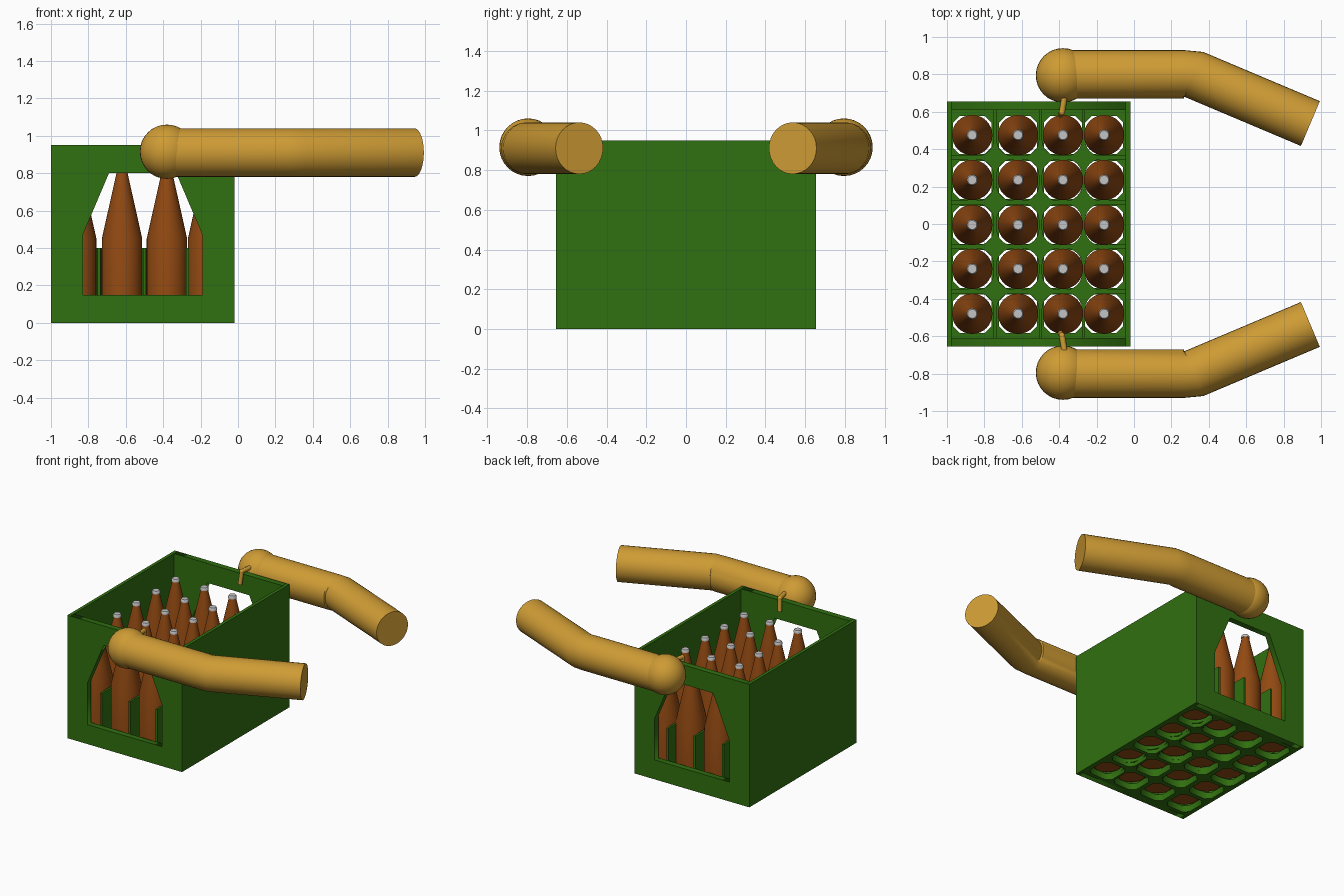
import bpy, bmesh, math
from mathutils import Vector, Matrix

if "Cube" in bpy.data.objects:
    bpy.data.objects.remove(bpy.data.objects["Cube"])


def material(name, rgb):
    m = bpy.data.materials.new(name)
    m.diffuse_color = (*rgb, 1)
    m.use_nodes = True
    m.node_tree.nodes["Principled BSDF"].inputs["Base Color"].default_value = m.diffuse_color
    return m


GREEN = material("crate_green", (0.03, 0.16, 0.005))
BROWN = material("bottle_brown", (0.29, 0.068, 0.006))
SKIN = material("arm_ochre", (0.62, 0.33, 0.035))
GREY = material("cap_grey", (0.55, 0.55, 0.55))


def add(name, mesh, mat=None, matrix=None):
    ob = bpy.data.objects.new(name, mesh)
    bpy.context.collection.objects.link(ob)
    if mat:
        mesh.materials.clear()
        mesh.materials.append(mat)
    if matrix:
        ob.matrix_world = matrix
    return ob


def finish(bm, smooth=True):
    bmesh.ops.recalc_face_normals(bm, faces=bm.faces)
    me = bpy.data.meshes.new("mesh")
    bm.to_mesh(me)
    bm.free()
    if smooth:
        me.shade_smooth()
        me.set_sharp_from_angle(angle=math.radians(35))
    return me


def box(name, lo, hi, mat):
    lo, hi = Vector(lo), Vector(hi)
    bm = bmesh.new()
    bmesh.ops.create_cube(bm, size=1, matrix=Matrix.Translation((lo + hi) / 2)
                          @ Matrix.Diagonal((*(hi - lo), 1)))
    return add(name, finish(bm, False), mat)


def plate(name, outlines, thickness, mat, matrix):
    """Flat sheet: first outline is the border, the others are holes."""
    cu = bpy.data.curves.new(name, 'CURVE')
    cu.dimensions, cu.fill_mode, cu.extrude = '2D', 'BOTH', thickness / 2
    for pts in outlines:
        sp = cu.splines.new('POLY')
        sp.points.add(len(pts) - 1)
        for p, (x, y) in zip(sp.points, pts):
            p.co = (x, y, 0, 1)
        sp.use_cyclic_u = True
    tmp = bpy.data.objects.new("tmp", cu)
    bpy.context.collection.objects.link(tmp)
    deps = bpy.context.evaluated_depsgraph_get()
    me = bpy.data.meshes.new_from_object(tmp.evaluated_get(deps))
    bpy.data.objects.remove(tmp)
    return add(name, me, mat, matrix)


def skin_rings(rings):
    """Closed solid through equal-sized rings of points."""
    bm = bmesh.new()
    vs = [[bm.verts.new(p) for p in r] for r in rings]
    n = len(vs[0])
    for a, b in zip(vs, vs[1:]):
        for i in range(n):
            j = (i + 1) % n
            bm.faces.new((a[i], a[j], b[j], b[i]))
    bm.faces.new(vs[0])
    bm.faces.new(vs[-1])
    return finish(bm)


def lathe(profile, n=32):
    return skin_rings([[(r * math.cos(2 * math.pi * i / n), r * math.sin(2 * math.pi * i / n), z)
                        for i in range(n)] for r, z in profile])


def tube(stations, r, n=32):
    """Tube from (point, direction) stations."""
    rings = []
    for p, d in stations:
        d = Vector(d).normalized()
        u = Vector((1, 0, 0)) if abs(d.z) > 0.9 else Vector((0, 0, 1))
        u = (u - d * u.dot(d)).normalized()
        w = d.cross(u)
        rings.append([Vector(p) + r * (math.cos(2 * math.pi * i / n) * u
                                       + math.sin(2 * math.pi * i / n) * w) for i in range(n)])
    return skin_rings(rings)


X0, X1, Y, H = -1.0, -0.02, 0.655, 0.95
TX, TY = 0.025, 0.045
COLS = (-0.865, -0.62, -0.38, -0.16)
ROWS = (-0.48, -0.24, -0.005, 0.235, 0.475)

# Crate side walls
box("left_wall", (X0, -Y, 0), (X0 + TX, Y, H), GREEN)
box("right_wall", (X1 - TX, -Y, 0), (X1, Y, H), GREEN)

# Crate end walls with the grip windows
border = [(X0 + TX, 0), (X1 - TX, 0), (X1 - TX, H), (X0 + TX, H)]
window = [(-0.83, 0.15), (-0.19, 0.15), (-0.19, 0.47), (-0.33, 0.80), (-0.69, 0.80), (-0.83, 0.47)]
for name, s in (("front_wall", -1), ("back_wall", 1)):
    plate(name, [border, window], TY, GREEN,
          Matrix.Translation((0, s * (Y - TY / 2), 0)) @ Matrix.Rotation(math.pi / 2, 4, 'X'))

# Floor with chamfered square holes
a, c = 0.102, 0.035
octagon = [(a, c - a), (a, a - c), (a - c, a), (c - a, a), (-a, a - c), (-a, c - a), (c - a, -a), (a - c, -a)]
holes = [[(x + u, y + v) for u, v in octagon] for x in COLS for y in ROWS]
yi = Y - TY
floor = [(X0 + TX, -yi), (X1 - TX, -yi), (X1 - TX, yi), (X0 + TX, yi)]
plate("floor", [floor] + holes, 0.05, GREEN, Matrix.Translation((0, 0, 0.025)))

# Dividers between the bottles
XD = [(p + q) / 2 for p, q in zip(COLS, COLS[1:])]
YD = [(p + q) / 2 for p, q in zip(ROWS, ROWS[1:])]
for x in XD:
    box("long_divider", (x - 0.008, -yi, 0.03), (x + 0.008, yi, 0.40), GREEN)
for y in YD:
    box("cross_divider", (X0 + TX, y - 0.012, 0.03), (X1 - TX, y + 0.012, 0.399), GREEN)

# Concave posts at the divider crossings
R, G, post = 0.085, 0.009, []
for k in range(4):
    for i in range(7):
        t = math.pi / 2 * i / 6
        u, v = R + G - R * math.sin(t), R + G - R * math.cos(t)
        ca, sa = round(math.cos(k * math.pi / 2)), round(math.sin(k * math.pi / 2))
        post.append((u * ca - v * sa, u * sa + v * ca))
post_mesh = skin_rings([[(u, v, z) for u, v in post] for z in (0.03, 0.401)])
for x in XD:
    for y in YD:
        add("divider_post", post_mesh, GREEN, Matrix.Translation((x, y, 0)))

# Bottles and caps
bottle = lathe([(0.095, 0.045), (0.108, 0.055), (0.108, 0.45), (0.032, 0.79), (0.025, 0.825)])
cap = lathe([(0.03, 0.82), (0.03, 0.832), (0.024, 0.842)], 24)
for x in COLS:
    for y in ROWS:
        add("bottle", bottle, BROWN, Matrix.Translation((x, y, 0)))
        add("bottle_cap", cap, GREY, Matrix.Translation((x, y, 0)))

# Arms: sleeve tube, round hand and a hooked finger, one per side
for side, s in (("front", -1), ("back", 1)):
    bend, end = Vector((0.32, 0.80 * s, 0.91)), Vector((0.943, 0.537 * s, 0.91))
    add(side + "_arm", tube([((-0.38, 0.80 * s, 0.91), (1, 0, 0)), ((0.265, 0.80 * s, 0.91), (1, 0, 0)),
                             (bend, end - bend), (end, end - bend)], 0.13), SKIN)
    bm = bmesh.new()
    bmesh.ops.create_uvsphere(bm, u_segments=32, v_segments=16, radius=0.145,
                              matrix=Matrix.Translation((-0.38, 0.795 * s, 0.915)))
    add(side + "_hand", finish(bm), SKIN)
    p, q, r = (Vector(v) for v in ((-0.365, 0.72 * s, 0.98), (-0.385, 0.597 * s, 0.975), (-0.392, 0.585 * s, 0.88)))
    for part, (m, n) in (("finger", (p, q)), ("fingertip", (q, r))):
        add(f"{side}_{part}", tube([(m, n - m), (n, n - m)], 0.016, 16), SKIN)
    bm = bmesh.new()
    bmesh.ops.create_uvsphere(bm, u_segments=16, v_segments=8, radius=0.017, matrix=Matrix.Translation(q))
    add(side + "_knuckle", finish(bm), SKIN)
